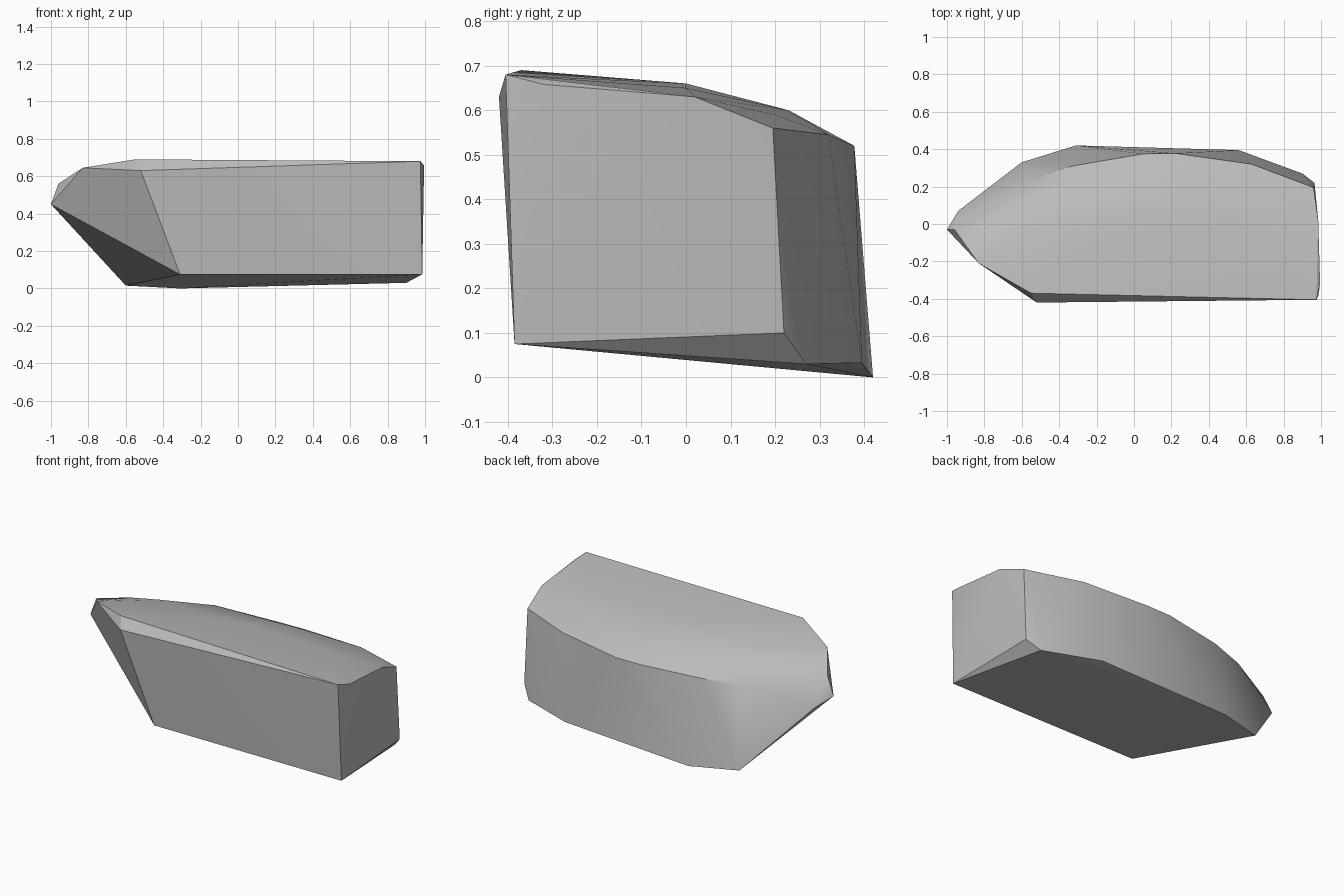
import bpy
import bmesh
import math
from mathutils import Vector

# Remove the default cube only
default_cube = bpy.data.objects.get("Cube")
if default_cube:
    bpy.data.objects.remove(default_cube, do_unlink=True)


def flat_material(name, colour):
    material = bpy.data.materials.new(name)
    material.use_nodes = True
    material.diffuse_color = colour
    shader = material.node_tree.nodes["Principled BSDF"]
    shader.inputs["Base Color"].default_value = colour
    return material


def faceted_solid(name, outlines, material, smooth_angle):
    """Wrap a convex skin around the outlines and merge its coplanar faces."""
    bm = bmesh.new()
    for outline in outlines:
        for point in outline:
            bm.verts.new(Vector(point))
    hull = bmesh.ops.convex_hull(bm, input=bm.verts)
    spare = {item for item in hull["geom_interior"] + hull["geom_unused"]
             if isinstance(item, bmesh.types.BMVert)}
    bmesh.ops.delete(bm, geom=list(spare), context="VERTS")
    bmesh.ops.dissolve_limit(bm, angle_limit=math.radians(1.5),
                             verts=bm.verts, edges=bm.edges)
    bmesh.ops.recalc_face_normals(bm, faces=bm.faces)
    mesh = bpy.data.meshes.new(name)
    bm.to_mesh(mesh)
    bm.free()
    mesh.materials.append(material)
    solid = bpy.data.objects.new(name, mesh)
    bpy.context.collection.objects.link(solid)
    bpy.context.view_layer.objects.active = solid
    solid.select_set(True)
    bpy.ops.object.shade_smooth_by_angle(angle=math.radians(smooth_angle))
    solid.select_set(False)
    return solid


# Sloping underside, from the front corners round the curved back
underside = [(-.31, -.385, .075), (.985, -.385, .075), (.965, .22, .1),
             (.9, .27, .03), (.56, .395, .033), (-.31, .42, 0), (-.6, .33, .015)]

# Pointed nose at the left end
nose = [(-1, -.03, .45), (-.94, .07, .4), (-.96, -.03, .56), (-.83, -.21, .645)]

# Top of the flat front, with its narrow chamfer
front_top = [(-.52, -.42, .63), (-.55, -.37, .69), (.975, -.405, .68)]

# Top of the right end, then the back rim of the roof
roof_rim = [(.995, -.32, .658), (.985, .02, .63), (.96, .195, .56),
            (.63, .32, .545), (.22, .378, .52), (.05, .375, .52),
            (-.33, .31, .51), (-.55, .24, .5), (-.94, 0, .52)]

# Gentle swell of the roof
roof_crown = [(0, 0, .66), (-.55, 0, .65), (.6, 0, .65), (-.75, 0, .61),
              (-.3, .2, .605), (.25, .23, .6), (.65, .2, .59)]

stone = flat_material("pale grey stone", (.5, .5, .5, 1))
faceted_solid("stone_block", [underside, nose, front_top, roof_rim, roof_crown],
              stone, 28)
